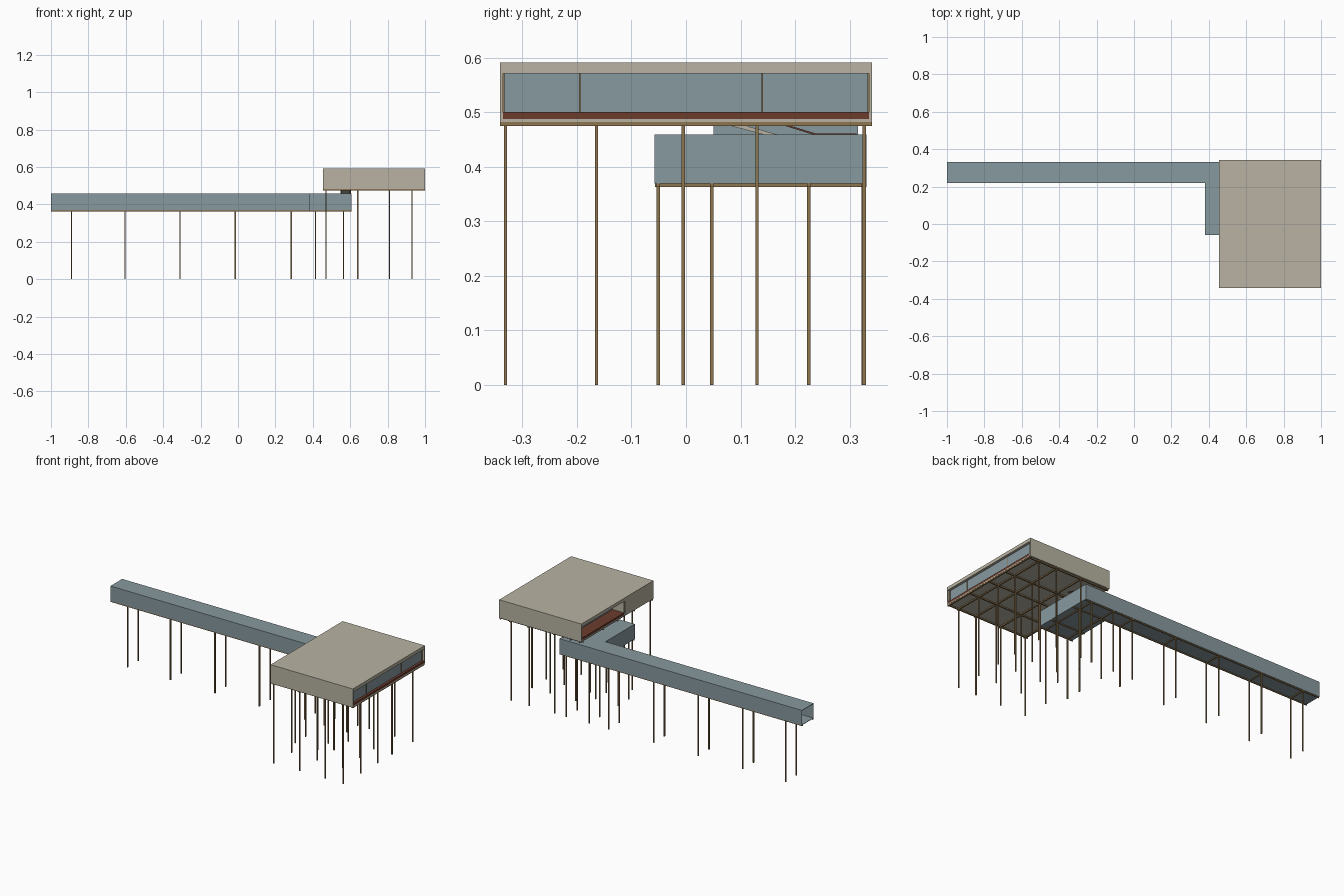
import bpy, bmesh
from mathutils import Matrix, Vector

if "Cube" in bpy.data.objects:
    bpy.data.objects.remove(bpy.data.objects["Cube"])


def material(name, rgb):
    m = bpy.data.materials.new(name)
    m.diffuse_color = (*rgb, 1)
    m.use_nodes = True
    m.node_tree.nodes["Principled BSDF"].inputs["Base Color"].default_value = m.diffuse_color
    return m


BEIGE = material("beige cladding", (0.48, 0.45, 0.36))
GLASS = material("blue grey glazing", (0.245, 0.32, 0.345))
WOOD = material("brown timber", (0.27, 0.18, 0.08))
DECK = material("red brown deck", (0.15, 0.045, 0.027))


def finish(name, bm, mat):
    me = bpy.data.meshes.new(name)
    bm.to_mesh(me)
    bm.free()
    me.materials.append(mat)
    ob = bpy.data.objects.new(name, me)
    bpy.context.collection.objects.link(ob)
    return ob


def boxes(name, mat, *extents):
    """Each extent is (x0, x1, y0, y1, z0, z1)."""
    bm = bmesh.new()
    for x0, x1, y0, y1, z0, z1 in extents:
        mid = Vector((x0 + x1, y0 + y1, z0 + z1)) / 2
        size = Matrix.Diagonal((x1 - x0, y1 - y0, z1 - z0, 1))
        bmesh.ops.create_cube(bm, size=1, matrix=Matrix.Translation(mid) @ size)
    return finish(name, bm, mat)


def prism(name, mat, points, offset, open_side=None):
    """Extrude a flat outline; optionally remove the side facing a direction."""
    bm = bmesh.new()
    face = bm.faces.new([bm.verts.new(p) for p in points])
    new = bmesh.ops.extrude_face_region(bm, geom=[face], use_keep_orig=True)["geom"]
    bmesh.ops.translate(bm, verts=[v for v in new if isinstance(v, bmesh.types.BMVert)], vec=offset)
    bmesh.ops.recalc_face_normals(bm, faces=bm.faces)
    if open_side:
        ends = [f for f in bm.faces if f.normal.dot(Vector(open_side)) > 0.9
                and f.calc_center_median().dot(Vector(open_side)) > 0.9]
        bmesh.ops.delete(bm, geom=ends, context="FACES")
    return finish(name, bm, mat)


def post(x, y, top, r=0.003):
    return (x - r, x + r, y - r, y + r, 0, top)


# Hollow L-shaped walkway, open at its far end
W0, W1, ZB, ZT = 0.22, 0.331, 0.369, 0.459
outline = [(-1, W0), (0.38, W0), (0.38, -0.058), (0.608, -0.058), (0.608, W1), (-1, W1)]
walkway = prism("walkway_shell", GLASS, [(x, y, ZB) for x, y in outline],
                (0, 0, ZT - ZB), open_side=(-1, 0, 0))
thick = walkway.modifiers.new("wall thickness", "SOLIDIFY")
thick.thickness, thick.offset = 0.004, -1

# Walkway beams and posts
walk_x = [-0.89, -0.605, -0.31, -0.015, 0.285, 0.415, 0.565]
walk_y = [0.225, 0.325]
branch_x, branch_y = [0.415, 0.565], [-0.051, 0.047]
boxes("walkway_beams", WOOD,
      *[(-1, 0.608, y - 0.003, y + 0.003, 0.363, 0.37) for y in walk_y],
      *[(x - 0.003, x + 0.003, W0, W1, 0.363, 0.37) for x in walk_x],
      *[(x - 0.003, x + 0.003, -0.057, W0, 0.363, 0.37) for x in branch_x],
      *[(0.38, 0.608, y - 0.003, y + 0.003, 0.363, 0.37) for y in branch_y])
boxes("walkway_posts", WOOD,
      *[post(x, y, 0.365) for x in walk_x for y in walk_y],
      *[post(x, y, 0.365) for x in branch_x for y in branch_y])

# House shell: roof, side walls, floor slab and the solid part of the entry end
X0, X1, Y = 0.455, 1.0, 0.341
boxes("roof", BEIGE, (X0, X1, -Y, Y, 0.571, 0.591))
boxes("side_walls", BEIGE,
      *[(X0, X1, min(a, b), max(a, b), 0.482, 0.571) for a, b in ((-Y, -0.336), (0.336, Y))])
boxes("floor_slab", BEIGE, (X0, X1, -0.336, 0.336, 0.482, 0.488))
boxes("entry_walls", BEIGE,
      (X0, 0.461, -0.336, -0.07, 0.488, 0.571),
      (X0, 0.535, -0.076, -0.07, 0.488, 0.571))
boxes("deck_floor", DECK, (0.46, X1, -0.336, 0.336, 0.488, 0.5))

# Glazing at both ends, with timber mullions
boxes("end_glazing", GLASS,
      (0.98, 0.985, -0.336, 0.336, 0.5, 0.571),
      (0.535, 0.54, -0.07, 0.336, 0.5, 0.571))
boxes("mullions", WOOD,
      *[(0.978, 0.988, y - 0.0015, y + 0.0015, 0.5, 0.571) for y in (-0.334, -0.195, 0.14, 0.334)],
      *[(X0 + 0.001, X0 + 0.005, y - 0.002, y + 0.002, 0.5, 0.571) for y in (-0.066,)])

# Grid of floor beams under the house
house_x = [0.47, 0.64, 0.81, 0.93]
house_y = [-0.331, -0.164, -0.005, 0.13, 0.327]
boxes("floor_beams", WOOD,
      *[(x - 0.004, x + 0.004, -Y, Y, 0.475, 0.482) for x in house_x + [0.995]],
      *[(X0, X1, y - 0.004, y + 0.004, 0.475, 0.482) for y in house_y])

# House posts, skipping those that would pierce the walkway
boxes("house_posts", WOOD,
      *[post(x, y, 0.478) for x in house_x for y in house_y if x > 0.608 or y < -0.06])

# Stairwell joining the walkway roof to the house floor
boxes("stairwell_wall", GLASS, (0.545, 0.549, 0.05, 0.315, ZT, 0.482))
prism("stair_ramp", BEIGE,
      [(0.55, 0.07, 0.478), (0.55, 0.1, 0.478), (0.55, 0.175, 0.457), (0.55, 0.15, 0.457)],
      (0.05, 0, 0))
prism("stair_rail", DECK,
      [(0.6, 0.175, 0.477), (0.6, 0.185, 0.477), (0.6, 0.238, 0.461), (0.6, 0.313, 0.461),
       (0.6, 0.313, 0.458), (0.6, 0.236, 0.458)], (0.004, 0, 0))
